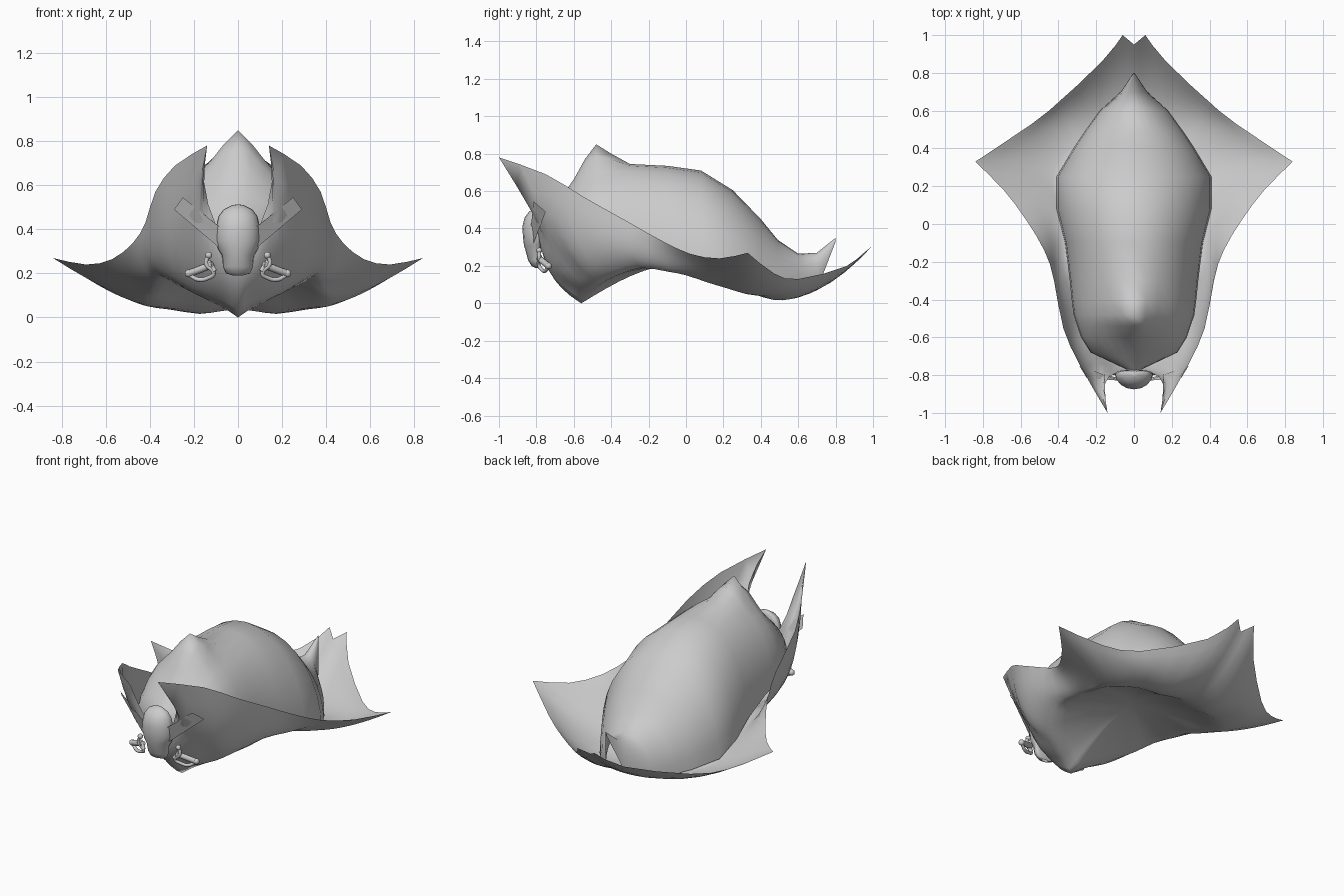
import bpy, bmesh, math
from mathutils import Vector

if "Cube" in bpy.data.objects:
    bpy.data.objects.remove(bpy.data.objects["Cube"])

grey = bpy.data.materials.new("light_grey")
grey.diffuse_color = (0.6, 0.6, 0.6, 1)
grey.use_nodes = True
grey.node_tree.nodes["Principled BSDF"].inputs["Base Color"].default_value = grey.diffuse_color


def finish(ob, mirror=False, angle=60):
    ob.data.materials.append(grey)
    if mirror:
        m = ob.modifiers.new("Mirror", 'MIRROR')
        m.merge_threshold = 0.002
    bpy.ops.object.select_all(action='DESELECT')
    ob.select_set(True)
    bpy.context.view_layer.objects.active = ob
    bpy.ops.object.shade_smooth_by_angle(angle=math.radians(angle))


def sheet(name, rows, mirror=False, angle=60):
    """Skin a grid of points."""
    bm = bmesh.new()
    grid = [[bm.verts.new(p) for p in row] for row in rows]
    for a, b in zip(grid, grid[1:]):
        for i in range(len(a) - 1):
            bm.faces.new((a[i], a[i + 1], b[i + 1], b[i]))
    bmesh.ops.remove_doubles(bm, verts=bm.verts, dist=.0005)
    bmesh.ops.recalc_face_normals(bm, faces=bm.faces)
    me = bpy.data.meshes.new(name)
    bm.to_mesh(me)
    bm.free()
    ob = bpy.data.objects.new(name, me)
    bpy.context.collection.objects.link(ob)
    finish(ob, mirror, angle)
    return ob


def refine(pts, corners):
    """Insert a rounded midpoint in every span, keeping the corners sharp."""
    pts = [Vector(p) for p in pts]
    out = []
    for i in range(len(pts) - 1):
        p, q = pts[i], pts[i + 1]
        before = p if i in corners else pts[i - 1]
        after = q if i + 1 in corners else pts[i + 2]
        out += [p, (9 * (p + q) - before - after) / 16]
    return out + [pts[-1]]


def tube(name, pts, radius, smooth_path=True):
    """Round tube along a path, mirrored across x."""
    cu = bpy.data.curves.new(name, 'CURVE')
    cu.dimensions = '3D'
    cu.bevel_depth, cu.bevel_resolution, cu.resolution_u = radius, 2, 5
    cu.use_fill_caps = True
    sp = cu.splines.new('BEZIER' if smooth_path else 'POLY')
    if smooth_path:
        sp.bezier_points.add(len(pts) - 1)
        for b, p in zip(sp.bezier_points, pts):
            b.co = p
            b.handle_left_type = b.handle_right_type = 'AUTO'
    else:
        sp.points.add(len(pts) - 1)
        for b, p in zip(sp.points, pts):
            b.co = (*p, 1)
    ob = bpy.data.objects.new(name, cu)
    bpy.context.collection.objects.link(ob)
    bpy.ops.object.select_all(action='DESELECT')
    ob.select_set(True)
    bpy.context.view_layer.objects.active = ob
    bpy.ops.object.convert(target='MESH')
    finish(bpy.context.object, True)


def ball(name, loc, r):
    bm = bmesh.new()
    bmesh.ops.create_uvsphere(bm, u_segments=10, v_segments=6, radius=r)
    bmesh.ops.translate(bm, verts=bm.verts, vec=loc)
    me = bpy.data.meshes.new(name)
    bm.to_mesh(me)
    bm.free()
    ob = bpy.data.objects.new(name, me)
    bpy.context.collection.objects.link(ob)
    finish(ob, True)


# Brim: three rails (lowest line, mid line, outer edge), front to back
lowest = [(0, -.56, 0), (.06, -.53, .04), (.12, -.5, .07), (.18, -.46, .1),
          (.24, -.41, .13), (.3, -.34, .16), (.35, -.24, .19), (.36, -.1, .17),
          (.37, 0, .15), (.39, .12, .11), (.4, .22, .08), (.37, .32, .05),
          (.28, .39, .04), (.16, .42, .03), (.08, .43, .04), (0, .43, .05)]
middle = [(0, -.73, .17), (.08, -.73, .2), (.15, -.7, .23), (.22, -.66, .27),
          (.3, -.61, .29), (.36, -.49, .3), (.41, -.3, .28), (.42, -.1, .21),
          (.46, .05, .18), (.5, .17, .15), (.57, .31, .12), (.47, .42, .07),
          (.35, .54, .05), (.18, .62, .04), (.08, .7, .07), (0, .68, .07)]
edge = [(0, -.77, .4), (.1, -.79, .42), (.155, -.85, .62), (.14, -1, .78),
        (.285, -.75, .69), (.375, -.55, .57), (.42, -.3, .43), (.475, -.14, .34),
        (.57, .02, .265), (.69, .18, .24), (.84, .33, .27), (.63, .47, .16),
        (.45, .6, .13), (.17, .86, .2), (.06, 1, .31), (0, .95, .27)]
lowest = refine(lowest, (0, 15))
middle = refine(middle, (0, 15))
edge = refine(edge, (0, 3, 10, 14, 15))
rows = []
# Vaulted underside, running smoothly into the brim
for k in range(8):
    s = k / 8
    lift = math.cos(math.pi / 2 * s)
    rows.append([(p.x * s, -.02 + (p.y + .02) * s,
                  p.z + (.21 - p.z) * lift) for p in lowest])
for k in range(9):
    t = k / 8
    a, b, c = 2 * (t - .5) * (t - 1), 4 * t * (1 - t), 2 * t * (t - .5)
    rows.append([a * p + b * q + c * r for p, q, r in zip(lowest, middle, edge)])
sheet("brim", rows, mirror=True, angle=120)

# Crown: arched sections (y, half width, top, bottom) with a pinched front peak
sections = [(-.77, .04, .46, .38), (-.68, .23, .55, .35), (-.6, .28, .63, .32),
            (-.54, .30, .69, .31), (-.48, .32, .72, .30), (-.40, .33, .735, .27),
            (-.3, .34, .745, .25), (-.1, .365, .735, .19), (.08, .41, .71, .14),
            (.25, .41, .605, .08), (.4, .32, .45, .045), (.49, .26, .34, .035),
            (.6, .18, .265, .04), (.7, .07, .27, .07), (.8, .003, .35, .33)]
N = 16
rows = []
for y, w, top, low in sections:
    row = []
    for i in range(N + 1):
        a = math.pi * i / N
        x = w * math.cos(a)
        z = low + (top - low) * math.sin(a)
        peak = max(0, 1 - math.hypot(x / .15, (y + .48) / .16))
        row.append((x, y, z + .13 * peak))
    rows.append(row)
sheet("crown", rows)

# Skull badge: rounded front, shallow back (z, half width, front depth)
profile = [(.19, .02, .02), (.2, .055, .04), (.23, .068, .06), (.28, .072, .075),
           (.31, .09, .085), (.35, .102, .09), (.41, .1, .095), (.46, .088, .08),
           (.49, .065, .055), (.51, .025, .02), (.513, 0, 0)]
rows = []
for z, w, d in profile:
    row = []
    for i in range(17):
        a = 2 * math.pi * i / 16
        s = math.sin(a)
        row.append((w * math.cos(a), -.79 + d * s * (.2 if s > 0 else .9), z))
    rows.append(row)
sheet("skull", rows)

# Flat crossed bones behind the skull
sheet("bone", [[(.07, -.83, .40), (.25, -.815, .545)],
               [(.09, -.815, .32), (.29, -.75, .49)]], mirror=True)

# Sword hilts: grip, knuckle guard, cross bar and pommels
tube("sword_grip", [(.115, -.785, .24), (.22, -.735, .2)], .017, False)
tube("knuckle_guard", [(.135, -.785, .28), (.145, -.785, .245), (.11, -.785, .2),
                       (.135, -.77, .18), (.18, -.755, .172), (.222, -.735, .195)], .01)
tube("cross_bar", [(.105, -.79, .21), (.135, -.78, .255)], .011, False)
ball("guard_tip", (.133, -.785, .282), .016)
ball("pommel", (.224, -.735, .2), .018)
